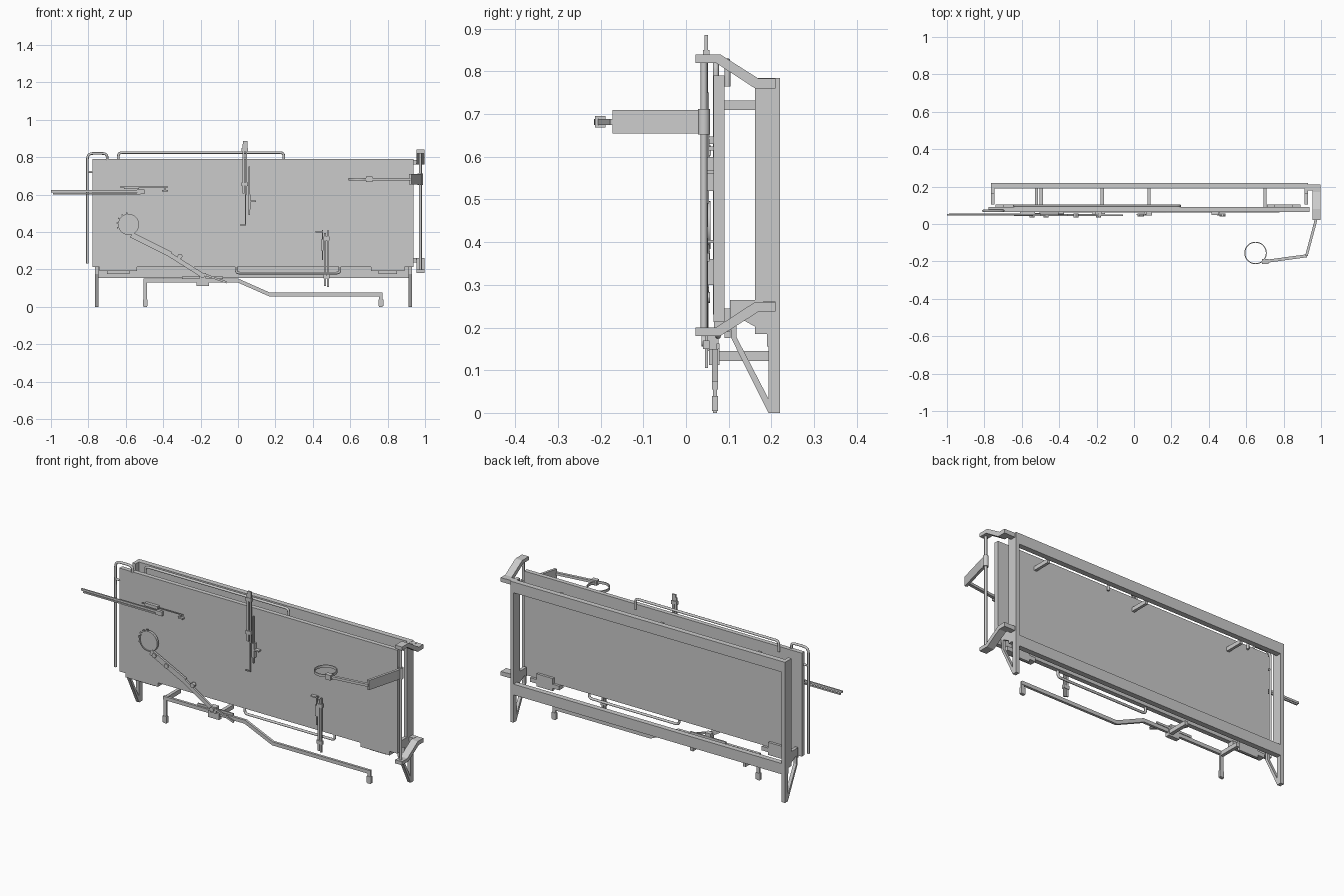
import bpy, bmesh, math
from mathutils import Vector as V

if "Cube" in bpy.data.objects:
    bpy.data.objects.remove(bpy.data.objects["Cube"])


def finish(name, bm):
    bmesh.ops.recalc_face_normals(bm, faces=bm.faces)
    me = bpy.data.meshes.new(name)
    bm.to_mesh(me)
    bm.free()
    ob = bpy.data.objects.new(name, me)
    bpy.context.collection.objects.link(ob)
    return ob


def box(name, x0, x1, y0, y1, z0, z1):
    return prism(name, [(y0, z0), (y1, z0), (y1, z1), (y0, z1)], x0, x1)


def prism(name, yz, x0, x1):
    """Side profile in y, z extruded along x."""
    bm = bmesh.new()
    f = bm.faces.new([bm.verts.new((x0, y, z)) for y, z in yz])
    r = bmesh.ops.extrude_face_region(bm, geom=[f])
    vs = [g for g in r["geom"] if isinstance(g, bmesh.types.BMVert)]
    bmesh.ops.translate(bm, verts=vs, vec=(x1 - x0, 0, 0))
    return finish(name, bm)


def beam(name, pts, width, depth, axis=(0, 1, 0)):
    """Mitred rectangular beam along pts; depth runs along axis."""
    pts, ax = [V(p) for p in pts], V(axis)
    bm = bmesh.new()
    rings = []
    for i, p in enumerate(pts):
        a = (p - pts[i - 1]).normalized() if i else None
        b = (pts[i + 1] - p).normalized() if i < len(pts) - 1 else None
        a, b = a or b, b or a
        t = (a + b).normalized()
        s = t.cross(ax).normalized() * (width / 2 / max(.5, t.dot(a)))
        d = ax * depth / 2
        rings.append([bm.verts.new(p + u * s + v * d)
                      for u, v in ((1, 1), (1, -1), (-1, -1), (-1, 1))])
    for r, q in zip(rings, rings[1:]):
        for i in range(4):
            bm.faces.new((r[i], r[i - 1], q[i - 1], q[i]))
    bm.faces.new(rings[0])
    bm.faces.new(rings[-1])
    return finish(name, bm)


def rod(name, pts, r=.007, fillet=.03):
    """Round rod with rounded bends."""
    pts = [V(p) for p in pts]
    path = [pts[0]]
    for a, p, b in zip(pts, pts[1:], pts[2:]):
        s = p + (a - p).normalized() * min(fillet, (a - p).length * .45)
        e = p + (b - p).normalized() * min(fillet, (b - p).length * .45)
        path += [s * (1 - t) ** 2 + p * 2 * t * (1 - t) + e * t * t for t in (0, .25, .5, .75, 1)]
    path.append(pts[-1])
    cu = bpy.data.curves.new(name, "CURVE")
    cu.dimensions = "3D"
    cu.bevel_depth, cu.bevel_resolution, cu.use_fill_caps = r, 2, True
    sp = cu.splines.new("POLY")
    sp.points.add(len(path) - 1)
    for q, p in zip(sp.points, path):
        q.co = (*p, 1)
    ob = bpy.data.objects.new(name, cu)
    bpy.context.collection.objects.link(ob)
    return ob


def smooth(ob):
    bpy.ops.object.select_all(action="DESELECT")
    ob.select_set(True)
    bpy.context.view_layer.objects.active = ob
    bpy.ops.object.shade_smooth_by_angle()


def disc(name, c, r, h, rot=(0, 0, 0), sides=24):
    bpy.ops.mesh.primitive_cylinder_add(vertices=sides, radius=r, depth=h, location=c, rotation=rot)
    ob = bpy.context.object
    ob.name = name
    smooth(ob)
    return ob


def ring(name, c, r, wall, h, rot=(0, 0, 0), n=32):
    bm = bmesh.new()
    prof = [(r, -h / 2), (r, h / 2), (r - wall, h / 2), (r - wall, -h / 2)]
    g = [[bm.verts.new((q * math.cos(i * math.tau / n), q * math.sin(i * math.tau / n), z))
          for q, z in prof] for i in range(n)]
    for i in range(n):
        for k in range(4):
            bm.faces.new((g[i][k], g[i - 1][k], g[i - 1][k - 1], g[i][k - 1]))
    ob = finish(name, bm)
    ob.location, ob.rotation_euler = c, rot
    smooth(ob)
    return ob


FRONT = (math.pi / 2, 0, 0)

# Board, rear rails and stand-offs
box("board", -.778, .938, .065, .09, .213, .79)
box("upper_rail", -.765, .928, .19, .22, .725, .785)
box("lower_rail", -.765, .928, .19, .22, .155, .215)
for x in (-.52, .08, .70):
    box("standoff", x - .008, x + .008, .09, .19, .71, .732)

# End stands: post, gusset and raking brace
for x in (-.765, .911):
    box("stand_post", x, x + .02, .162, .22, .185, .785)
    box("stand_foot", x, x + .02, .193, .22, 0, .185)
    prism("stand_gusset", [(.103, .265), (.103, .213), (.12, .225), (.193, .185), (.193, .265)], x + .001, x + .019)
    prism("stand_brace", [(.106, .22), (.106, .175), (.193, 0), (.2, 0), (.2, .02), (.118, .178), (.118, .225)], x + .001, x + .019)

# Hinge plates under the board
for x0, x1 in ((-.74, -.54), (.71, .89)):
    box("hinge_plate", x0 + .04, x1 - .04, .09, .104, .175, .245)
    box("hinge_strip", x0, x1, .066, .104, .19, .213)

# Edge rods
rod("top_rod", [(-.64, .097, .765), (-.64, .097, .824), (.245, .097, .824), (.245, .097, .765)], fillet=.02)
rod("bottom_rod", [(-.01, .075, .215), (-.01, .075, .18), (.545, .075, .18), (.545, .075, .215)], fillet=.02)
rod("left_rod", [(-.805, .07, .23), (-.805, .07, .82), (-.70, .07, .82), (-.70, .07, .785)])
rod("left_rod_stay", [(-.805, .07, .72), (-.775, .07, .72)], .006)

# Cranked brackets and upright on the right end
for s, name in ((1, "upper_bracket"), (-1, "lower_bracket")):
    prof = [(.022, .84), (.08, .84), (.17, .783), (.21, .783), (.21, .76), (.162, .76), (.07, .82), (.022, .82)]
    if s < 0:
        prof = [(y, 1.02 - z) for y, z in prof]
    prism(name, prof, .955, .997)
    z = .772 if s > 0 else .249
    box("bracket_link", .925, .96, .18, .21, z - .012, z + .012)
rod("right_upright", [(.975, .042, .18), (.975, .042, .84)], .008)

# Swing arm with ring lens
beam("swing_arm_plate", [(.975, .045, .682), (.97, .01, .682), (.922, -.17, .682)], .014, .054, (0, 0, 1))
disc("swing_arm_collar", (.975, .042, .682), .014, .06)
beam("swing_arm_rod", [(.925, -.17, .682), (.71, -.199, .682)], .016, .014, (0, 0, 1))
box("ring_clamp", .685, .72, -.213, -.188, .668, .696)
ring("ring_frame", (.65, -.155, .682), .06, .005, .014)

# Cranked front bar on two feet
Y = .068
beam("foot_bar", [(-.505, Y, .14), (0, Y, .14), (.17, Y, .065), (.772, Y, .065)], .02, .014)
for x, top in ((-.496, .15), (.764, .074)):
    box("foot_post", x - .009, x + .009, Y - .005, Y + .005, 0, top)
    box("foot_pad", x - .013, x + .013, Y - .007, Y + .007, .004, .04)
box("bar_tie", -.505, -.487, .07, .195, .122, .145)
box("hub_tie", -.18, -.16, .07, .195, .122, .145)
box("lens_arm_hub", -.222, -.155, .054, .078, .112, .15)
box("hub_clamp", -.205, -.17, .048, .076, .145, .18)
box("hub_plate", -.30, -.08, .071, .078, .15, .162)

# Folding lens arm in front of the board
Y = .048
beam("lens_arm_upper", [(-.57, Y, .385), (-.36, Y, .28)], .03, .012)
beam("lens_arm_middle", [(-.38, Y, .288), (-.19, Y, .168)], .024, .01)
beam("lens_arm_tail", [(-.20, Y, .18), (-.06, Y, .13)], .011, .008)
for x, z in ((-.545, .373), (-.47, .335), (-.31, .27), (-.19, .168)):
    disc("lens_arm_pivot", (x, .046, z), .013, .02, FRONT, 12)
ring("lens_frame", (-.585, .05, .44), .056, .005, .014, FRONT)
disc("lens", (-.585, .05, .44), .052, .006, FRONT)
for a in range(100, 200, 24):
    c, s = math.cos(math.radians(a)), math.sin(math.radians(a))
    beam("lens_tab", [(-.585 + .054 * c, .05, .44 + .054 * s), (-.585 + .064 * c, .05, .44 + .064 * s)], .008, .008)

# Sliding tools: one horizontal, two vertical
box("left_slide_rail", -1, -.5, .046, .053, .612, .624)
box("left_slide_edge", -.99, -.52, .049, .056, .6, .608)
box("left_slide_grip", -.54, -.5, .043, .058, .603, .626)
box("left_blade", -.63, -.375, .05, .055, .637, .642)
box("left_blade_body", -.61, -.53, .048, .066, .63, .647)
box("left_blade_tip", -.405, -.375, .048, .066, .615, .624)
box("left_blade_drop", -.394, -.388, .05, .055, .62, .64)

for name, x, top, bot in (("centre", .035, .87, .605), ("lower", .472, .395, .11)):
    box(name + "_slide_rail", x - .012, x - .001, .044, .052, bot, top)
    box(name + "_slide_edge", x + .004, x + .014, .044, .052, bot - .005, top + .012)
    for z in (bot + .05, top - .03):
        box(name + "_slide_clip", x - .016, x + .018, .04, .055, z - .01, z + .01)
box("centre_slide_tip", .028, .05, .043, .052, .84, .885)
box("centre_long_blade", .057, .064, .047, .054, .49, .75)
box("centre_thin_blade", .038, .044, .047, .052, .435, .60)
box("centre_blade_foot", .01, .044, .047, .052, .435, .441)
box("centre_blade_body", .053, .068, .045, .066, .52, .60)
box("centre_blade_latch", .06, .095, .046, .066, .56, .568)
box("lower_blade", .448, .454, .047, .052, .25, .41)
box("lower_blade_head", .415, .454, .047, .066, .398, .405)
box("lower_blade_body", .444, .458, .045, .066, .30, .36)
